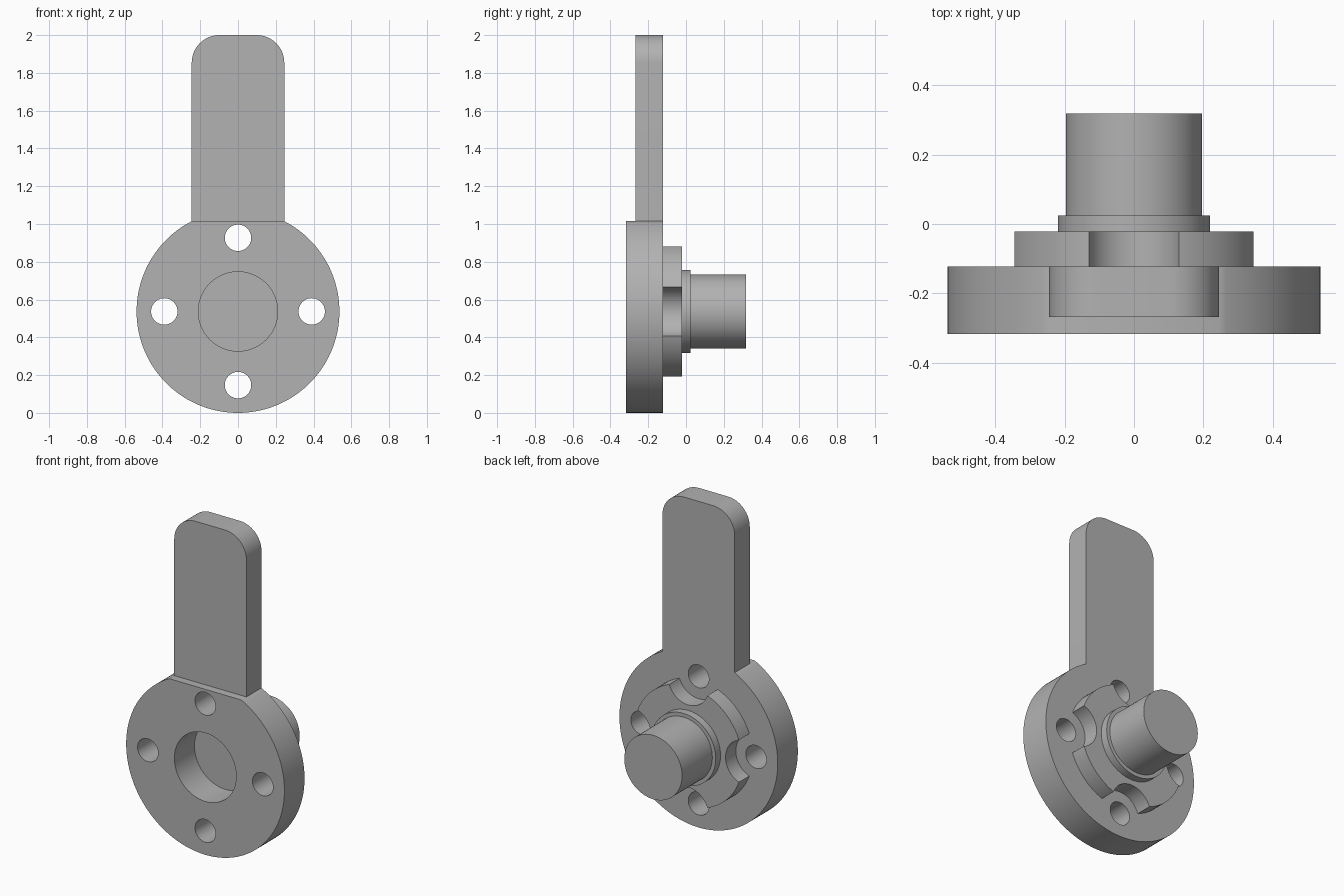
import bpy
from math import sin, cos, pi, asin, sqrt, radians

cube = bpy.data.objects.get("Cube")
if cube:
    bpy.data.objects.remove(cube, do_unlink=True)

grey = bpy.data.materials.new("plain grey")
grey.use_nodes = True
colour = (0.445, 0.445, 0.445, 1)
grey.diffuse_color = colour
grey.node_tree.nodes["Principled BSDF"].inputs["Base Color"].default_value = colour

R = 0.537            # disc radius, also the height of its axis
HALF = 0.245         # half width of the handle
FLAT = R + sqrt(R * R - HALF * HALF)
FRONT, STEP, BACK = -0.317, -0.268, -0.122
BOLT = 0.39          # bolt circle radius


def arc(cx, cz, r, start, end, n):
    return [(cx + r * cos(start + (end - start) * i / n),
             cz + r * sin(start + (end - start) * i / n)) for i in range(n + 1)]


def circle(r, cx=0, cz=R, n=96):
    return arc(cx, cz, r, 0, 2 * pi, n)[:-1]


def prism(name, outline, y0, y1):
    """Extrude a counter-clockwise (x, z) outline from y0 back to y1."""
    n = len(outline)
    verts = [(x, y, z) for y in (y0, y1) for x, z in outline]
    faces = [tuple(range(n)), tuple(range(2 * n - 1, n - 1, -1))]
    faces += [(i, n + i, n + (i + 1) % n, (i + 1) % n) for i in range(n)]
    mesh = bpy.data.meshes.new(name)
    mesh.from_pydata(verts, [], faces)
    mesh.materials.append(grey)
    ob = bpy.data.objects.new(name, mesh)
    bpy.context.collection.objects.link(ob)
    return ob


def activate(ob):
    bpy.ops.object.select_all(action='DESELECT')
    ob.select_set(True)
    bpy.context.view_layer.objects.active = ob


def cut(target, outline, y0, y1):
    cutter = prism("cutter", outline, y0, y1)
    cutter.hide_render = True
    mod = target.modifiers.new("cut", 'BOOLEAN')
    mod.operation, mod.solver, mod.object = 'DIFFERENCE', 'EXACT', cutter
    activate(target)
    bpy.ops.object.modifier_apply(modifier=mod.name)
    bpy.data.objects.remove(cutter, do_unlink=True)


# Flange disc with a flat on top where the handle starts
side = asin(HALF / R)
flange = prism("flange_disc", arc(0, R, R, pi / 2 + side, 5 * pi / 2 - side, 120), FRONT, BACK)

# Locating boss behind the disc
boss = prism("locating_boss", circle(0.3676), BACK, -0.022)

# Central recess, bolt holes and the matching clearance notches
cut(flange, circle(0.21), FRONT - 0.1, BACK + 0.1)
for k in range(4):
    cx, cz = BOLT * cos(k * pi / 2), R + BOLT * sin(k * pi / 2)
    cut(flange, circle(0.07, cx, cz, 48), FRONT - 0.1, BACK + 0.1)
    cut(boss, circle(0.1374, cx, cz, 64), BACK - 0.1, 0.1)

# Handle with rounded top corners
c = 0.146
handle = prism("handle", [(-HALF, FLAT), (HALF, FLAT)]
               + arc(HALF - c, 2 - c, c, 0, pi / 2, 16)
               + arc(c - HALF, 2 - c, c, pi / 2, pi, 16), STEP, BACK)

# Shoulder and shaft
shoulder = prism("shaft_shoulder", circle(0.219), -0.022, 0.025)
shaft = prism("shaft", circle(0.196), 0.025, 0.318)

for ob in (flange, boss, handle, shoulder, shaft):
    activate(ob)
    bpy.ops.object.shade_smooth_by_angle(angle=radians(30))
